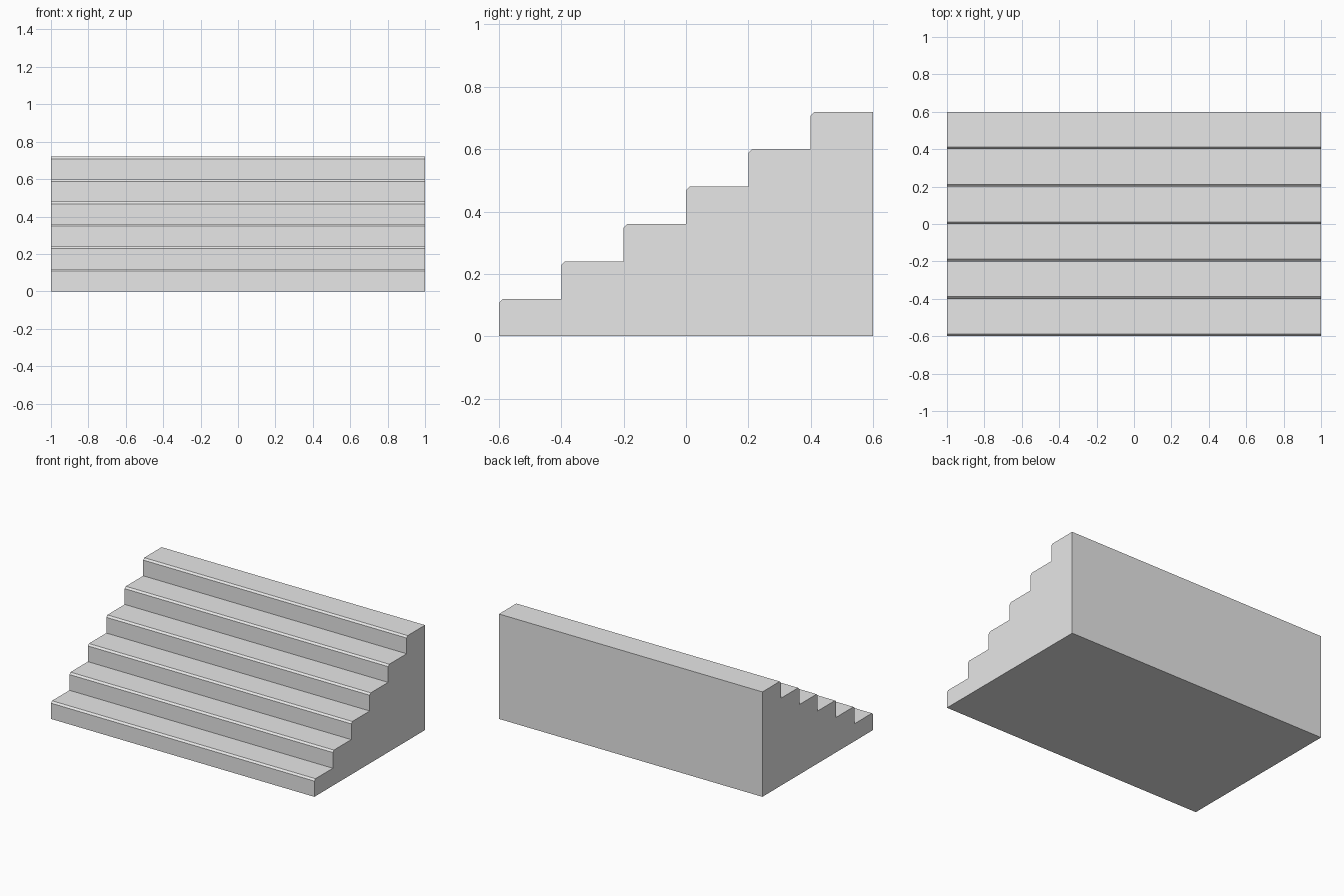
import bpy
import bmesh

cube = bpy.data.objects.get("Cube")
if cube:
    bpy.data.objects.remove(cube, do_unlink=True)

STEPS = 6
WIDTH, TREAD, RISE, CHAMFER = 2.0, 0.2, 0.12, 0.012
DEPTH = STEPS * TREAD

# Plain light grey material
grey = bpy.data.materials.new("light_grey")
grey.use_nodes = True
colour = (0.8, 0.8, 0.8, 1)
grey.diffuse_color = colour
grey.node_tree.nodes["Principled BSDF"].inputs["Base Color"].default_value = colour

# Side profile: each step has a riser, a chamfered nosing and a tread
front = -DEPTH / 2
profile = [(front, 0)]
for i in range(STEPS):
    y, z = front + i * TREAD, (i + 1) * RISE
    profile += [(y, z - CHAMFER), (y + CHAMFER, z), (y + TREAD, z)]
profile.append((front + DEPTH, 0))

# Extrude the profile across the width into a solid staircase
bm = bmesh.new()
side = bm.faces.new([bm.verts.new((-WIDTH / 2, y, z)) for y, z in profile])
result = bmesh.ops.extrude_face_region(bm, geom=[side], use_keep_orig=True)
moved = [v for v in result["geom"] if isinstance(v, bmesh.types.BMVert)]
bmesh.ops.translate(bm, verts=moved, vec=(WIDTH, 0, 0))
bmesh.ops.recalc_face_normals(bm, faces=bm.faces)
mesh = bpy.data.meshes.new("staircase")
bm.to_mesh(mesh)
bm.free()
mesh.materials.append(grey)
staircase = bpy.data.objects.new("staircase", mesh)
bpy.context.collection.objects.link(staircase)
